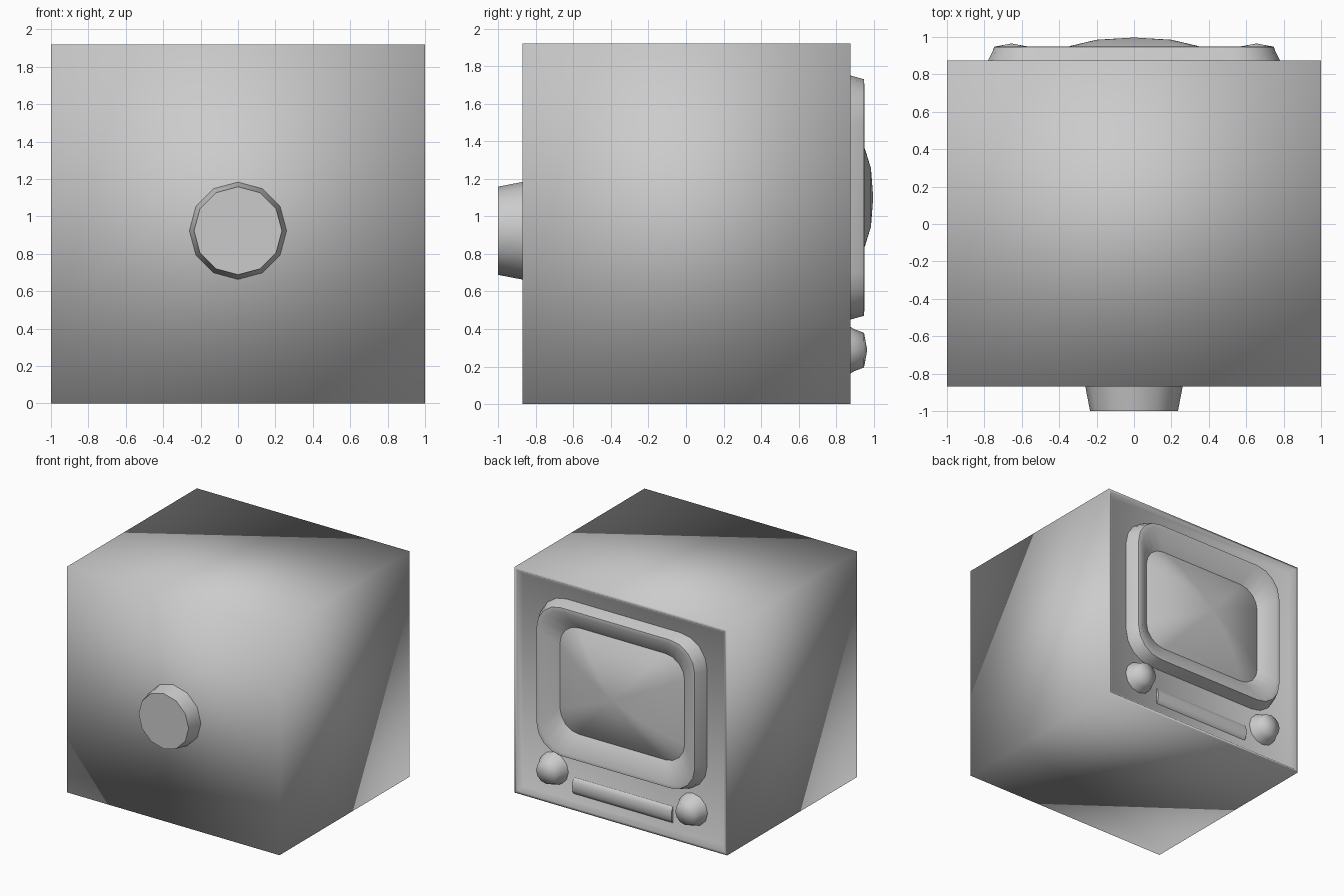
import bpy, bmesh, math
from math import sin, cos, pi

if "Cube" in bpy.data.objects:
    bpy.data.objects.remove(bpy.data.objects["Cube"])

PANEL_Y = 0.84


def finish(name, bm, angle=None):
    bmesh.ops.recalc_face_normals(bm, faces=bm.faces)
    me = bpy.data.meshes.new(name)
    bm.to_mesh(me)
    bm.free()
    ob = bpy.data.objects.new(name, me)
    bpy.context.collection.objects.link(ob)
    bpy.ops.object.select_all(action='DESELECT')
    ob.select_set(True)
    bpy.context.view_layer.objects.active = ob
    if angle is None:
        bpy.ops.object.shade_smooth()
    else:
        bpy.ops.object.shade_smooth_by_angle(angle=math.radians(angle))
    return ob


def loft(name, rings, tip=None, angle=40):
    """Skin a list of equal-length point rings, optionally closing to a tip point."""
    bm = bmesh.new()
    loops = [[bm.verts.new(p) for p in ring] for ring in rings]
    n = len(loops[0])
    for a, b in zip(loops, loops[1:]):
        for i in range(n):
            j = (i + 1) % n
            bm.faces.new((a[i], a[j], b[j], b[i]))
    if tip:
        t = bm.verts.new(tip)
        for i in range(n):
            bm.faces.new((loops[-1][i], loops[-1][(i + 1) % n], t))
    return finish(name, bm, angle)


def rounded_rect(hw, hh, r, y, zc=1.1, seg=4):
    pts = []
    for k, (sx, sz) in enumerate(((1, 1), (-1, 1), (-1, -1), (1, -1))):
        for i in range(seg + 1):
            a = (k + i / seg) * pi / 2
            pts.append((sx * (hw - r) + r * cos(a), y, zc + sz * (hh - r) + r * sin(a)))
    return pts


def circle(x, y, z, r, n):
    return [(x + r * sin(2 * pi * i / n), y, z + r * cos(2 * pi * i / n)) for i in range(n)]


# Cabinet: box with a shallow sloped recess on the screen side
bm = bmesh.new()
bmesh.ops.create_cube(bm, size=1)
for v in bm.verts:
    v.co = (v.co.x * 2, 0.0025 + v.co.y * 1.745, (v.co.z + 0.5) * 1.92)
bm.normal_update()
face = max(bm.faces, key=lambda f: f.normal.y)
bmesh.ops.inset_region(bm, faces=[face], thickness=0.03)
bmesh.ops.inset_region(bm, faces=[face], thickness=0.05, depth=PANEL_Y - 0.875)
finish("cabinet", bm)

# Screen surround: rounded frame sloping in to the glass
loft("screen_surround", [rounded_rect(*p) for p in (
    (0.79, 0.66, 0.25, PANEL_Y - 0.01), (0.78, 0.65, 0.25, 0.875),
    (0.745, 0.63, 0.23, 0.947), (0.71, 0.60, 0.22, 0.95),
    (0.585, 0.45, 0.18, 0.855))], angle=50)

# Screen: bulging glass
loft("screen", [rounded_rect(0.59 * s, 0.455 * s, 0.18 * s, y)
                for s, y in ((1, 0.855), (0.8, 0.91), (0.57, 0.953), (0.34, 0.985))],
     tip=(0, 0.997, 1.1), angle=60)

# Control knobs
for side, x in (("left", -0.655), ("right", 0.655)):
    loft(side + "_knob", [circle(x, y, 0.287, r, 12) for r, y in (
        (0.14, PANEL_Y - 0.01), (0.125, 0.875), (0.112, 0.895), (0.092, 0.948))],
        tip=(x, 0.965, 0.287), angle=60)

# Trim bar between the knobs
bm = bmesh.new()
ends = []
for x in (-0.467, 0.467):
    ends.append([bm.verts.new((x, PANEL_Y - 0.01 + 0.035 * sin(a), 0.19 + 0.075 * cos(a)))
                 for a in [pi * i / 6 for i in range(7)]])
for i in range(6):
    bm.faces.new((ends[0][i], ends[0][i + 1], ends[1][i + 1], ends[1][i]))
for e in ends:
    bm.faces.new(e)
finish("trim_bar", bm, 40)

# Tube housing stub on the opposite side
loft("tube_housing", [circle(0, y, 0.923, r, 12) for r, y in (
    (0.262, -0.86), (0.26, -0.87), (0.235, -1.0))], tip=(0, -1.0, 0.923), angle=60)
